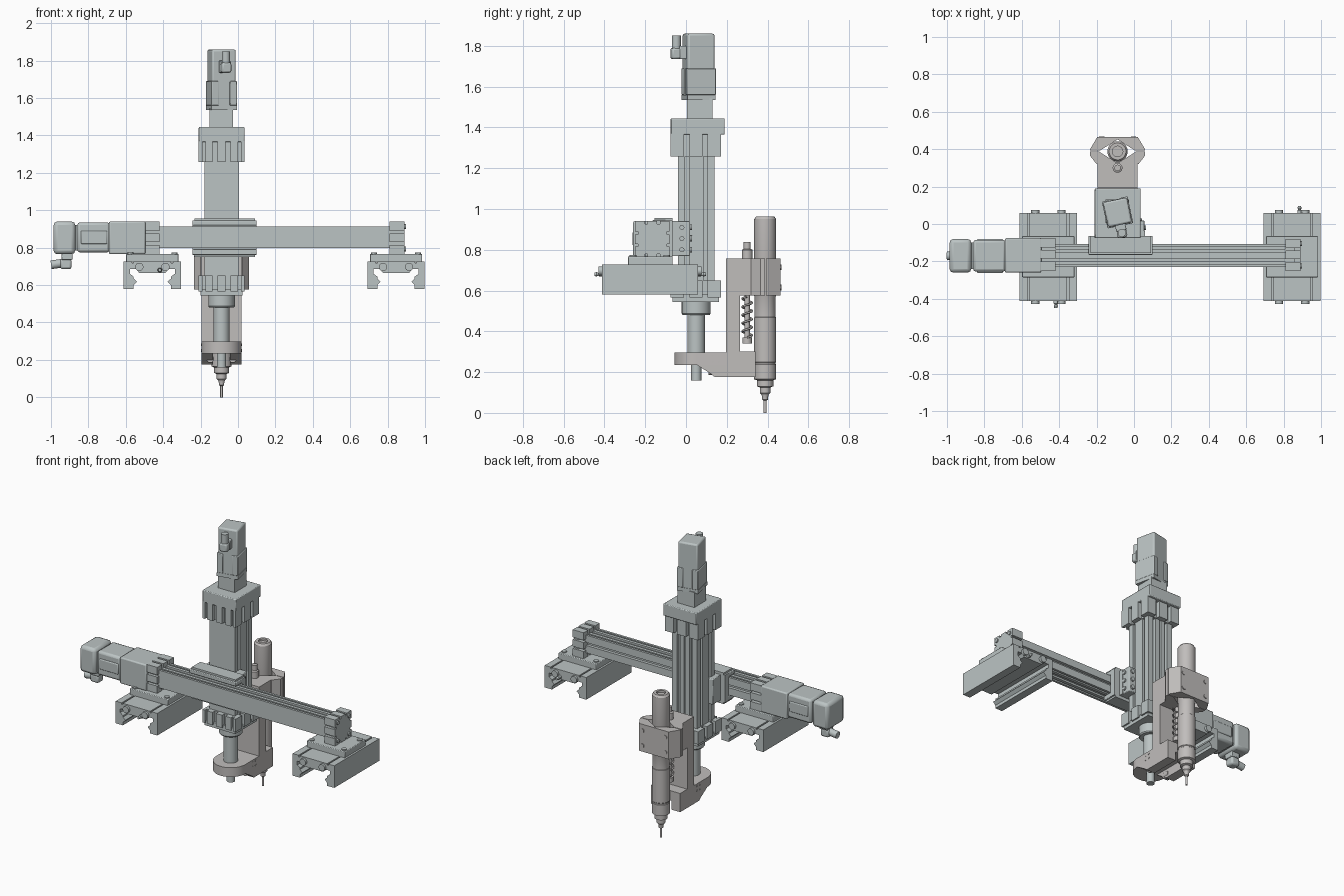
import bpy, bmesh, math
from mathutils import Vector, Matrix

if "Cube" in bpy.data.objects:
    bpy.data.objects.remove(bpy.data.objects["Cube"])

def material(name, col):
    m = bpy.data.materials.new(name)
    m.diffuse_color = (*col, 1)
    m.use_nodes = True
    m.node_tree.nodes["Principled BSDF"].inputs["Base Color"].default_value = m.diffuse_color
    return m

BLUE = material("cool_grey", (0.50, 0.55, 0.55))
WARM = material("warm_grey", (0.53, 0.51, 0.50))

def finish(name, bm, mat, bevel=0):
    bmesh.ops.recalc_face_normals(bm, faces=bm.faces)
    me = bpy.data.meshes.new(name)
    bm.to_mesh(me)
    bm.free()
    o = bpy.data.objects.new(name, me)
    bpy.context.collection.objects.link(o)
    me.materials.append(mat)
    if bevel:
        b = o.modifiers.new("bevel", 'BEVEL')
        b.width, b.segments, b.limit_method = bevel, 2, 'ANGLE'
    return o

def box(name, x, y, z, mat=BLUE, bevel=0):
    bm = bmesh.new()
    bmesh.ops.create_cube(bm, size=1)
    for v in bm.verts:
        for i, (a, b) in enumerate((x, y, z)):
            v.co[i] = a if v.co[i] < 0 else b
    return finish(name, bm, mat, bevel)

def prism(name, pts, axis, h0, h1, mat=BLUE, bevel=0):
    """Extrude a 2D outline along an axis from h0 to h1."""
    put = {'x': lambda a, b, h: (h, a, b), 'y': lambda a, b, h: (a, h, b),
           'z': lambda a, b, h: (a, b, h)}[axis]
    bm = bmesh.new()
    f = bm.faces.new([bm.verts.new(put(a, b, h0)) for a, b in pts])
    r = bmesh.ops.extrude_face_region(bm, geom=[f])
    bmesh.ops.translate(bm, vec=put(0, 0, h1 - h0),
                        verts=[g for g in r["geom"] if isinstance(g, bmesh.types.BMVert)])
    return finish(name, bm, mat, bevel)

def lathe(name, prof, base, direction=(0, 0, 1), mat=BLUE, n=32):
    """Revolve (radius, height) points around a direction through base."""
    bm = bmesh.new()
    vs = [bm.verts.new((r, 0, h)) for r, h in prof]
    es = [bm.edges.new(p) for p in zip(vs, vs[1:])]
    bmesh.ops.spin(bm, geom=vs + es, cent=(0, 0, 0), axis=(0, 0, 1), angle=math.tau, steps=n)
    bmesh.ops.remove_doubles(bm, verts=bm.verts, dist=1e-5)
    q = Vector((0, 0, 1)).rotation_difference(Vector(direction))
    bmesh.ops.transform(bm, matrix=Matrix.Translation(base) @ q.to_matrix().to_4x4(), verts=bm.verts)
    return finish(name, bm, mat)

def rod(name, base, r, length, direction=(0, 0, 1), mat=BLUE, n=24):
    return lathe(name, [(0, 0), (r, 0), (r, length), (0, length)], base, direction, mat, n)

def slotted(a, b, slots):
    """Rectangle outline with slots (offset, width, depth) on low-b, high-a, high-b, low-a sides."""
    c = Vector(((a[0] + a[1]) / 2, (b[0] + b[1]) / 2))
    ha, hb = (a[1] - a[0]) / 2, (b[1] - b[0]) / 2
    pts = []
    for k in range(4):
        u, n = [(Vector(d), Vector((d[1], -d[0]))) for d in ((1, 0), (0, 1), (-1, 0), (0, -1))][k]
        along, out = (ha, hb) if k % 2 == 0 else (hb, ha)
        pts.append(c - u * along + n * out)
        for off, w, d in sorted(slots[k]):
            for s, e in ((-1, 0), (-1, d), (1, d), (1, 0)):
                pts.append(c + u * (off + s * w / 2) + n * (out - e))
    return pts

def pair(off, w, d):
    return [(-off, w, d), (off, w, d)]

X0, Y0 = -0.088, 0.05          # centre line of the vertical axis

# horizontal beam with grooves, end cap and drive housing
top = [(0, 0.026, 0.012)] + pair(0.04, 0.012, 0.02)
prism("cross_beam", slotted((-0.23, -0.107), (0.797, 0.914), [top, [(0, 0.02, 0.02)], top, []]),
      'x', -0.5, 0.86)
cap = [pair(0.03, 0.014, 0.025)] * 4
prism("beam_end_fingers", slotted((-0.25, -0.08), (0.765, 0.94), cap), 'x', 0.81, 0.855)
prism("beam_end_cap", slotted((-0.25, -0.08), (0.765, 0.94), [pair(0.03, 0.014, 0.014)] * 4), 'x', 0.855, 0.89)
prism("drive_fingers", slotted((-0.25, -0.075), (0.765, 0.94), cap), 'x', -0.5, -0.42)
box("drive_housing", (-0.69, -0.495), (-0.26, -0.075), (0.765, 0.94), bevel=0.008)
for dy in (-0.06, 0.06):
    for dz in (-0.06, 0.06):
        rod("end_cap_bolt", (0.885, -0.165 + dy, 0.853 + dz), 0.013, 0.012, (1, 0, 0), n=16)

# horizontal motor
box("motor_body", (-0.86, -0.685), (-0.255, -0.085), (0.775, 0.935), bevel=0.015)
box("motor_side_rib", (-0.84, -0.70), (-0.262, -0.08), (0.82, 0.89), bevel=0.006)
box("motor_neck", (-0.89, -0.84), (-0.24, -0.1), (0.785, 0.92))
box("motor_rear", (-0.986, -0.87), (-0.26, -0.08), (0.765, 0.94), bevel=0.02)
box("motor_plug_base", (-0.945, -0.885), (-0.205, -0.135), (0.735, 0.77), bevel=0.005)
box("motor_plug_elbow", (-0.95, -0.89), (-0.2, -0.14), (0.685, 0.74), bevel=0.012)
rod("motor_plug", (-0.92, -0.17, 0.72), 0.023, 0.08, (-1, 0, -0.15))

# carriage wrapping the beam, and the clamp plate for the vertical axis
box("carriage_top", (-0.243, 0.1), (-0.165, -0.065), (0.918, 0.945), bevel=0.004)
box("carriage_top_cover", (-0.232, 0.09), (-0.155, -0.065), (0.945, 0.957))
box("carriage_bottom", (-0.243, 0.1), (-0.165, -0.065), (0.762, 0.793), bevel=0.004)
box("carriage_bottom_cover", (-0.232, 0.09), (-0.155, -0.065), (0.75, 0.762))
box("carriage_back", (-0.243, 0.1), (-0.1, -0.065), (0.762, 0.945))
box("axis_clamp_plate", (-0.21, 0.06), (-0.07, -0.038), (0.77, 0.94))
box("axis_clamp_right", (0, 0.055), (-0.07, 0.02), (0.77, 0.94), bevel=0.005)
box("axis_clamp_left", (-0.21, -0.17), (-0.07, 0.02), (0.77, 0.94), bevel=0.005)
for z in (0.8, 0.855, 0.91):
    rod("clamp_bolt", (0.03, 0.015, z), 0.014, 0.015, (0, 1, 0), n=16)
    rod("clamp_side_bolt", (0.05, -0.02, z), 0.012, 0.014, (1, 0, 0), n=16)

# vertical axis profile, head block and slotted caps
side = pair(0.045, 0.02, 0.022)
prism("vertical_axis", slotted((-0.18, 0.005), (-0.04, 0.14), [[], side, side + [(0, 0.012, 0.01)], side]),
      'z', 0.58, 1.4)
skirt = [pair(0.035, 0.026, 0.027) + pair(0.095, 0.016, 0.02)] + [pair(0.045, 0.026, 0.028)] * 3
for label, z0, z1 in (("top", 1.258, 1.37), ("bottom", 0.565, 0.65)):
    prism(label + "_cap_fingers", slotted((-0.21, 0.035), (-0.075, 0.172), skirt), 'z', z0, z1)
box("bottom_cap", (-0.2, 0.025), (-0.065, 0.162), (0.545, 0.58))
box("head_block", (-0.21, 0.035), (-0.075, 0.19), (1.365, 1.445), bevel=0.005)

# upright motor, turned slightly about its axis
box("upright_motor_flange", (-0.152, -0.028), (0.005, 0.13), (1.44, 1.545))
parts = [box("upright_motor", (-0.065, 0.065), (-0.068, 0.068), (1.535, 1.86), bevel=0.01),
         box("upright_motor_foot", (-0.07, 0.07), (-0.07, 0.07), (1.535, 1.56)),
         box("upright_motor_rib", (-0.07, -0.03), (-0.073, 0.073), (1.56, 1.69), bevel=0.004),
         box("upright_motor_rib", (0.03, 0.07), (-0.073, 0.073), (1.56, 1.69), bevel=0.004),
         box("upright_plug_base", (-0.028, 0.028), (-0.1, -0.06), (1.735, 1.8), bevel=0.005),
         box("upright_plug_elbow", (-0.026, 0.026), (-0.138, -0.09), (1.735, 1.79), bevel=0.01),
         rod("upright_plug", (0, -0.112, 1.78), 0.022, 0.07)]
for p in parts:
    p.location = (X0, 0.062, 0)
    p.rotation_euler.z = math.radians(12)

# piston rod with collar
lathe("piston", [(0, 0.16), (0.025, 0.16), (0.025, 0.24), (0.043, 0.24), (0.043, 0.48), (0.066, 0.48),
                 (0.071, 0.487), (0.071, 0.55), (0, 0.55)], (X0, Y0, 0))

# tool bracket: rounded foot, upright plate, ribs
arc = [(X0 + 0.107 * math.cos(t), Y0 + 0.107 * math.sin(t))
       for t in (math.pi + math.pi * i / 24 for i in range(25))]
prism("bracket_foot", arc + [(X0 + 0.107, 0.26), (X0 - 0.107, 0.26)], 'z', 0.235, 0.297, WARM)
prism("bracket_upright", [(0.195, 0.235), (0.34, 0.235), (0.34, 0.3), (0.265, 0.3), (0.265, 0.575),
                          (0.33, 0.575), (0.33, 0.757), (0.195, 0.757)], 'x', -0.195, 0.019, WARM)
for s in (-1, 1):
    xa, xb = sorted((X0 + s * 0.107, X0 + s * 0.045))
    prism("bracket_rib", [(0.05, 0.237), (0.125, 0.19), (0.14, 0.176), (0.34, 0.176), (0.34, 0.237)],
          'x', xa, xb, WARM)
    rod("rib_bolt", (X0 + s * 0.06, 0.11, 0.205), 0.02, 0.05, (0, 1, 0), WARM)
    for y in (0.13, 0.16):
        for z in (0.25, 0.28):
            rod("foot_pin", (X0 + s * 0.105, y, z), 0.007, 0.004, (s, 0, 0), WARM, 12)

# two clamp jaws around a diamond-shaped opening
cy = 0.388
prism("clamp_inner_jaw", [(-0.235, cy), (-0.235, 0.365), (-0.2, 0.32), (0.024, 0.32), (0.059, 0.365),
                          (0.059, cy), (X0 + 0.1, cy), (X0, cy - 0.064), (X0 - 0.1, cy)],
      'z', 0.575, 0.757, WARM)
prism("clamp_outer_jaw", [(-0.235, cy + 0.004), (-0.235, 0.4), (-0.197, 0.464), (0.021, 0.464), (0.059, 0.4),
                          (0.059, cy + 0.004), (X0 + 0.095, cy + 0.004), (X0, cy + 0.064),
                          (X0 - 0.095, cy + 0.004)], 'z', 0.575, 0.757, WARM)
for s in (-1, 1):
    for z in (0.615, 0.715):
        rod("jaw_bolt", (X0 + s * 0.085, 0.455, z), 0.014, 0.014, (0, 1, 0), WARM, 16)

# spindle with stepped nose and tool bit
lathe("spindle", [(0, 0.95), (0.028, 0.95), (0.028, 0.963), (0.045, 0.963), (0.054, 0.95), (0.054, 0.575),
                  (0.052, 0.57), (0.052, 0.47), (0.054, 0.468), (0.054, 0.25), (0.051, 0.247), (0.051, 0.24),
                  (0.054, 0.237), (0.054, 0.165), (0.04, 0.16), (0.04, 0.13), (0.026, 0.125), (0.026, 0.098),
                  (0.018, 0.09), (0.014, 0.075), (0.014, 0.065), (0.007, 0.06), (0.007, 0), (0, 0)],
      (X0, cy, 0), mat=WARM, n=40)
lathe("adjust_knob", [(0, 0.75), (0.026, 0.75), (0.026, 0.8), (0.017, 0.805), (0.017, 0.838), (0, 0.838)],
      (X0, 0.3, 0), mat=WARM)

# guide rod and spring behind the spindle
rod("guide_rod", (X0, 0.3, 0.34), 0.013, 0.25, mat=WARM)
rod("spring_seat", (X0, 0.3, 0.34), 0.024, 0.03, mat=WARM)
cu = bpy.data.curves.new("spring", 'CURVE')
cu.dimensions, cu.bevel_depth, cu.bevel_resolution = '3D', 0.005, 2
sp = cu.splines.new('POLY')
sp.points.add(100)
for i, p in enumerate(sp.points):
    t = math.tau * 5 * i / 100
    p.co = (X0 + 0.024 * math.cos(t), 0.3 + 0.024 * math.sin(t), 0.37 + 0.2 * i / 100, 1)
cu.materials.append(WARM)
bpy.context.collection.objects.link(bpy.data.objects.new("spring", cu))

# two sliding feet: grooved U channel, mounting plate, bolts and grease nipple
half = [(0.153, 0.58), (0.153, 0.727), (0.11, 0.727), (0.11, 0.717), (0.1, 0.717), (0.1, 0.727)]
inner = [(0.07, 0.665), (0.085, 0.685), (0.12, 0.685), (0.12, 0.66), (0.1, 0.645),
         (0.1, 0.635), (0.082, 0.618), (0.1, 0.6), (0.1, 0.58)]
outline = half + [(-x, z) for x, z in reversed(half)] + [(-x, z) for x, z in reversed(inner)] + inner
for cx, ny in ((-0.458, -1), (0.845, 1)):
    prism("foot_channel", [(cx + x, z) for x, z in outline], 'y', -0.413, 0.06)
    box("foot_plate", (cx - 0.14, cx + 0.14), (-0.285, -0.065), (0.72, 0.767), bevel=0.004)
    for sx in (-1, 1):
        for y in (-0.26, -0.095):
            rod("plate_bolt", (cx + sx * 0.118, y, 0.76), 0.016, 0.014, n=16)
        for y, d in ((-0.41, -1), (0.057, 1)):
            rod("foot_end_bolt", (cx + sx * 0.07, y, 0.697), 0.022, 0.018, (0, d, 0))
    lathe("grease_nipple", [(0, 0), (0.012, 0), (0.012, 0.015), (0.007, 0.02), (0.011, 0.028), (0.008, 0.04),
                            (0, 0.04)], (cx + 0.04, -0.41 if ny < 0 else 0.057, 0.68), (0, ny, 0), n=16)

# smooth round parts, keep hard edges
for o in bpy.context.collection.objects:
    o.select_set(o.type == 'MESH')
    if o.type == 'MESH':
        bpy.context.view_layer.objects.active = o
bpy.ops.object.shade_smooth_by_angle(angle=math.radians(30))
